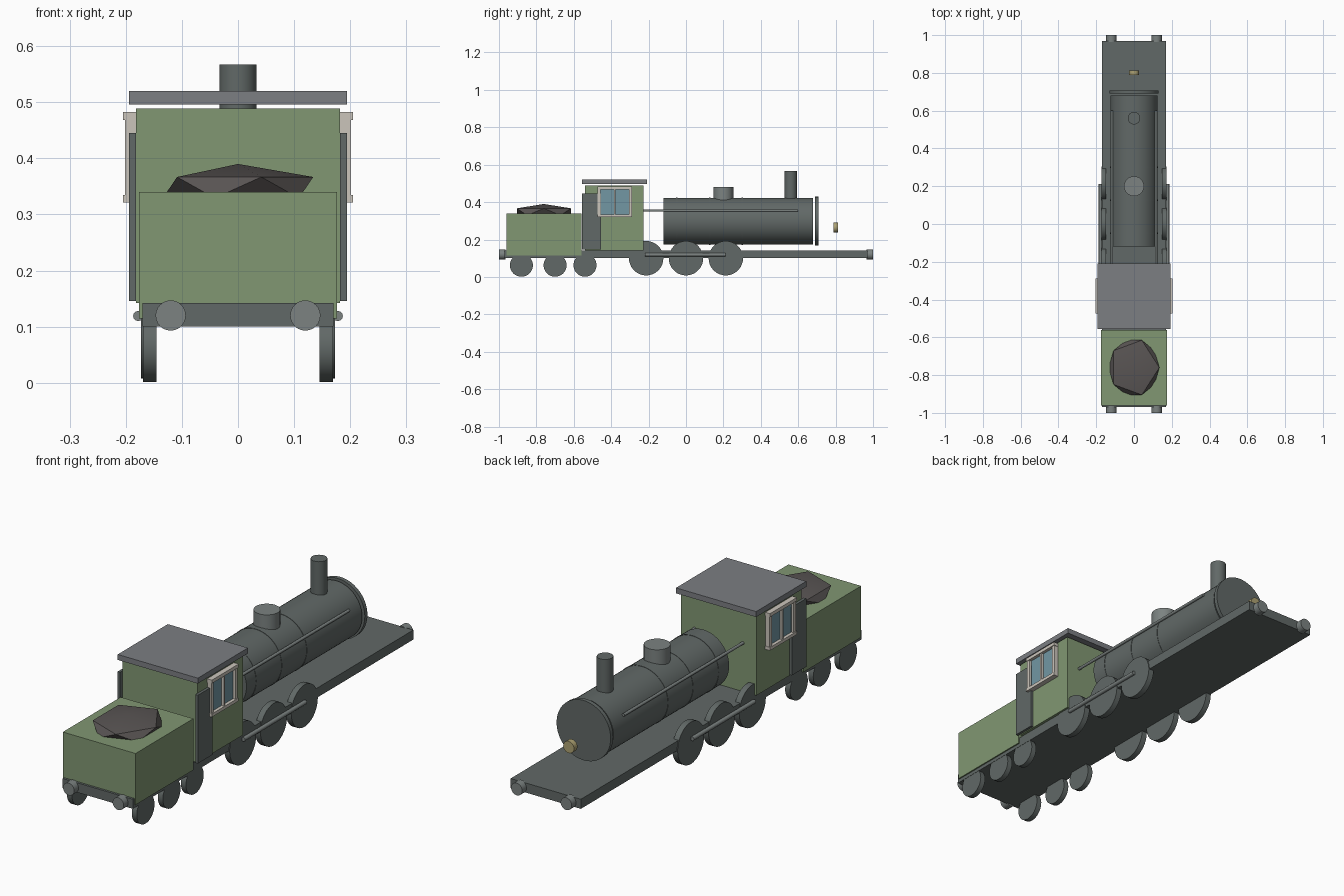
import bpy, math

if "Cube" in bpy.data.objects:
    bpy.data.objects.remove(bpy.data.objects["Cube"])

def material(name, rgb):
    m = bpy.data.materials.new(name)
    m.diffuse_color = (*rgb, 1)
    m.use_nodes = True
    m.node_tree.nodes["Principled BSDF"].inputs["Base Color"].default_value = m.diffuse_color
    return m

GREEN = material("green_paint", (0.22, 0.31, 0.17))
IRON = material("dark_iron", (0.12, 0.14, 0.135))
STEEL = material("steel", (0.2, 0.225, 0.22))
SLATE = material("roof_slate", (0.2, 0.21, 0.225))
CREAM = material("cream_trim", (0.6, 0.56, 0.5))
GLASS = material("glass", (0.17, 0.31, 0.37))
BRASS = material("brass", (0.42, 0.36, 0.17))
COAL = material("coal", (0.1, 0.09, 0.088))

def finish(name, mat):
    ob = bpy.context.object
    ob.name = name
    ob.data.materials.append(mat)
    return ob

def box(name, lo, hi, mat):
    mid = [(a + b) / 2 for a, b in zip(lo, hi)]
    bpy.ops.mesh.primitive_cube_add(size=1, location=mid)
    ob = finish(name, mat)
    ob.scale = [b - a for a, b in zip(lo, hi)]
    bpy.ops.object.transform_apply(location=False, rotation=False)
    return ob

def side_box(name, s, x0, x1, y0, y1, z0, z1, mat):
    return box(name, (min(s * x0, s * x1), y0, z0), (max(s * x0, s * x1), y1, z1), mat)

def cyl(name, axis, r, length, loc, mat, n=32):
    rot = {"x": (0, math.pi / 2, 0), "y": (math.pi / 2, 0, 0), "z": (0, 0, 0)}[axis]
    bpy.ops.mesh.primitive_cylinder_add(vertices=n, radius=r, depth=length, location=loc, rotation=rot)
    ob = finish(name, mat)
    bpy.ops.object.shade_smooth_by_angle(angle=math.radians(35))
    return ob

# Chassis plate
box("chassis", (-0.17, -0.97, 0.1), (0.17, 0.97, 0.142), IRON)

# Tender with its coal heap
box("tender", (-0.176, -0.96, 0.115), (0.176, -0.56, 0.34), GREEN)
bpy.ops.mesh.primitive_ico_sphere_add(subdivisions=1, radius=1, location=(0, -0.76, 0.348))
heap = finish("coal_heap", COAL)
heap.scale = (0.15, 0.17, 0.042)
bpy.ops.object.transform_apply(location=False, rotation=False)
bpy.ops.object.shade_smooth_by_angle(angle=math.radians(30))

# Cab and roof
box("cab", (-0.182, -0.54, 0.142), (0.182, -0.227, 0.489), GREEN)
box("cab_roof", (-0.194, -0.555, 0.496), (0.194, -0.208, 0.52), SLATE)

# Boiler, bands and front plate
cyl("boiler", "y", 0.125, 0.8, (0, 0.28, 0.298), IRON, 48)
for i, y in enumerate((-0.05, 0.127, 0.3)):
    cyl(f"boiler_band_{i}", "y", 0.1265, 0.008, (0, y, 0.298), IRON, 48)
cyl("smokebox_door", "y", 0.131, 0.018, (0, 0.699, 0.298), IRON, 48)

# Chimney, dome and headlamp
cyl("chimney", "z", 0.033, 0.157, (0, 0.56, 0.4885), IRON)
cyl("steam_dome", "z", 0.053, 0.075, (0, 0.2, 0.4435), STEEL)
cyl("headlamp", "y", 0.026, 0.024, (0, 0.8, 0.264), BRASS, 24)

for s, side in ((1, "right"), (-1, "left")):
    # Cab door
    side_box(f"cab_door_{side}", s, 0.182, 0.194, -0.555, -0.455, 0.146, 0.445, IRON)

    # Window: glass, jambs, mullion, lintel and sill
    side_box(f"window_glass_{side}", s, 0.181, 0.191, -0.462, -0.302, 0.335, 0.47, GLASS)
    for i, (y0, y1) in enumerate(((-0.472, -0.456), (-0.386, -0.376), (-0.306, -0.29))):
        side_box(f"window_post_{side}_{i}", s, 0.181, 0.2015, y0, y1, 0.33, 0.472, CREAM)
    side_box(f"window_lintel_{side}", s, 0.181, 0.205, -0.474, -0.288, 0.468, 0.483, CREAM)
    side_box(f"window_sill_{side}", s, 0.181, 0.205, -0.474, -0.288, 0.321, 0.335, CREAM)

    # Handrail along the boiler
    cyl(f"handrail_{side}", "y", 0.0065, 0.83, (s * 0.117, 0.185, 0.355), STEEL, 12)

    # Driving wheels and coupling rod
    for i in range(3):
        cyl(f"driving_wheel_{side}_{i}", "x", 0.092, 0.026,
            (s * 0.16, (i - 1) * 0.213, 0.1), IRON, 36)
    cyl(f"coupling_rod_{side}", "y", 0.009, 0.43, (s * 0.178, -0.003, 0.119), STEEL, 12)

    # Tender wheels
    for i, y in enumerate((-0.88, -0.7, -0.54)):
        cyl(f"tender_wheel_{side}_{i}", "x", 0.0615, 0.024, (s * 0.157, y, 0.0625), IRON)

    # Buffers at both ends
    for e, end in ((-1, "front"), (1, "back")):
        cyl(f"buffer_{end}_{side}", "y", 0.027, 0.036, (s * 0.12, e * 0.982, 0.12), STEEL, 24)
